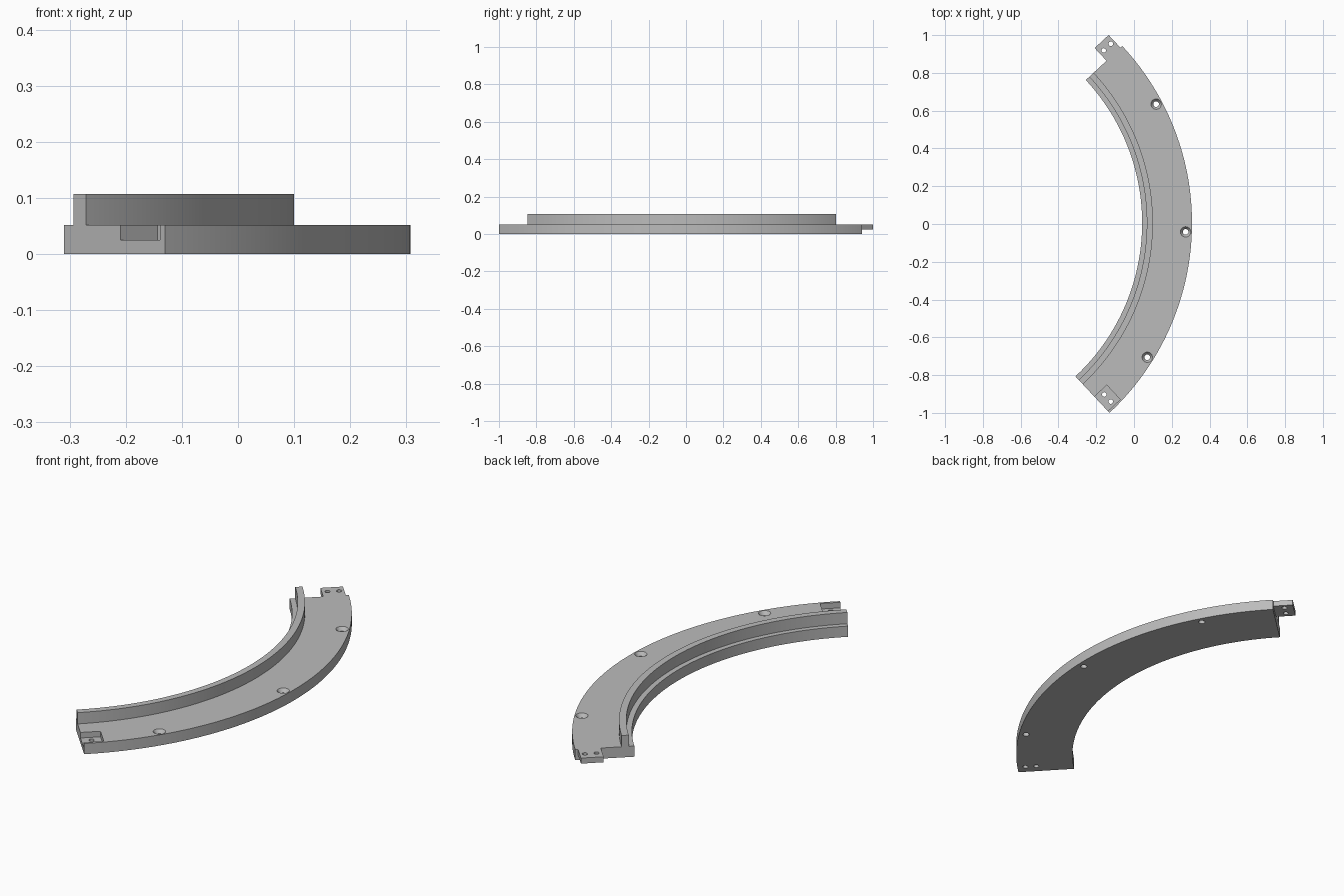
import bpy, bmesh
from math import radians
from mathutils import Matrix, Vector

if "Cube" in bpy.data.objects:
    bpy.data.objects.remove(bpy.data.objects["Cube"])

CENTRE = Matrix.Translation((-1.067, 0.005, 0))
START, END = -47, 43          # angles of the two end faces
TOP, MID = 0.052, 0.025       # flange top, half-lap height

grey = bpy.data.materials.new("plain grey")
grey.use_nodes = True
grey.diffuse_color = (0.5, 0.5, 0.5, 1)
grey.node_tree.nodes["Principled BSDF"].inputs["Base Color"].default_value = (0.5, 0.5, 0.5, 1)


def frame(angle):
    """Local frame at an angle: x is radial, y runs along the arc."""
    return CENTRE @ Matrix.Rotation(radians(angle), 4, 'Z')


def make(name, bm):
    bmesh.ops.recalc_face_normals(bm, faces=bm.faces[:])
    mesh = bpy.data.meshes.new(name)
    bm.to_mesh(mesh)
    bm.free()
    mesh.materials.append(grey)
    obj = bpy.data.objects.new(name, mesh)
    bpy.context.collection.objects.link(obj)
    return obj


def box(name, angle, lo, hi):
    bm = bmesh.new()
    lo, hi = Vector(lo), Vector(hi)
    size = Matrix.Diagonal((*(hi - lo), 1))
    bmesh.ops.create_cube(bm, size=1, matrix=frame(angle) @ Matrix.Translation((lo + hi) / 2) @ size)
    return make(name, bm)


def cone(angle, r, t, z0, z1, rad0, rad1):
    bm = bmesh.new()
    place = frame(angle) @ Matrix.Translation((r, t, (z0 + z1) / 2))
    bmesh.ops.create_cone(bm, cap_ends=True, segments=32, radius1=rad0, radius2=rad1,
                          depth=z1 - z0, matrix=place)
    return make("cutter", bm)


def cut(obj, cutters):
    """Subtract the cutters, bake the result and remove the cutters."""
    for c in cutters:
        c.hide_render = True
        mod = obj.modifiers.new("cut", 'BOOLEAN')
        mod.operation, mod.solver, mod.object = 'DIFFERENCE', 'EXACT', c
    bpy.context.view_layer.update()
    baked = bpy.data.meshes.new_from_object(obj.evaluated_get(bpy.context.evaluated_depsgraph_get()))
    obj.modifiers.clear()
    obj.data = baked
    for c in cutters:
        bpy.data.objects.remove(c)


# Curved flange with raised rim: one stepped profile swept along the arc
profile = [(1.11, 0), (1.374, 0), (1.374, TOP), (1.167, TOP),
           (1.167, 0.107), (1.135, 0.107), (1.135, TOP), (1.11, TOP)]
STEPS = 90
bm = bmesh.new()
rings = []
for i in range(STEPS + 1):
    m = frame(START + (END - START) * i / STEPS)
    rings.append([bm.verts.new(m @ Vector((r, 0, z))) for r, z in profile])
for a, b in zip(rings, rings[1:]):
    for j in range(len(profile)):
        k = (j + 1) % len(profile)
        bm.faces.new((a[j], a[k], b[k], b[j]))
bm.faces.new(rings[0])
bm.faces.new(rings[-1])
segment = make("curved_flange_and_rim", bm)

# Pocket and its pin holes at the front end, countersunk screw holes on the arc
cutters = [box("cutter", START, (1.257, -0.05, MID), (1.361, 0.09, 0.1))]
cutters += [cone(START, r, 0.046, -0.02, 0.08, 0.012, 0.012) for r in (1.284, 1.335)]
for angle in (-32, -2, 28):
    cutters.append(cone(angle, 1.341, 0, -0.02, 0.08, 0.015, 0.015))
    cutters.append(cone(angle, 1.341, 0, 0.034, TOP + 0.002, 0.0145, 0.029))
cut(segment, cutters)

# Half-height joining tab with pin holes at the back end
tab = box("joining_tab", END, (1.26, 0, MID), (1.361, 0.092, TOP))
cut(tab, [cone(END, r, 0.05, -0.02, 0.08, 0.012, 0.012) for r in (1.286, 1.338)])

# Smooth curved walls, crisp edges
bpy.ops.object.select_all(action='DESELECT')
for obj in (segment, tab):
    obj.select_set(True)
bpy.context.view_layer.objects.active = segment
bpy.ops.object.shade_smooth_by_angle(angle=radians(30))
